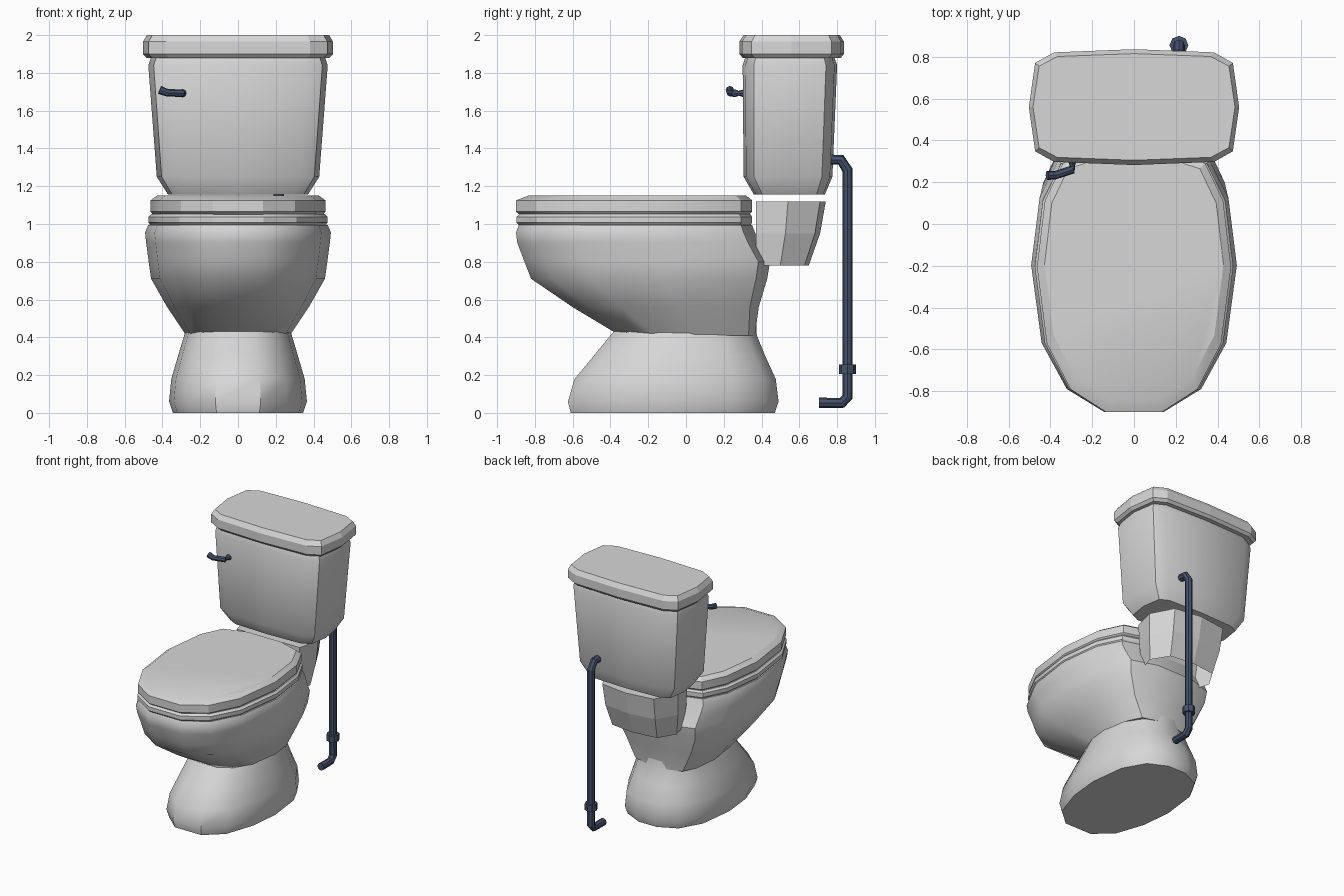
import bpy, bmesh, math

if "Cube" in bpy.data.objects:
    bpy.data.objects.remove(bpy.data.objects["Cube"])


def material(name, rgb):
    m = bpy.data.materials.new(name)
    m.diffuse_color = (*rgb, 1)
    m.use_nodes = True
    m.node_tree.nodes["Principled BSDF"].inputs["Base Color"].default_value = m.diffuse_color
    return m


PORCELAIN = material("white_porcelain", (0.68, 0.68, 0.68))
METAL = material("blue_grey_metal", (0.06, 0.085, 0.15))

# Half outlines (x >= 0), front to back; mirrored to the full loop
BOWL = [(.14, -.9), (.32, -.79), (.44, -.57), (.49, -.2), (.45, .12), (.36, .3), (.16, .36)]
FOOT = [(.12, -.62), (.26, -.5), (.34, -.27), (.365, -.03), (.33, .25), (.23, .42), (.08, .49)]
TANK = [(0, .285), (.38, .30), (.47, .35), (.5, .56), (.47, .77), (.38, .82), (0, .835)]
NECK = [(.27, .37), (.31, .54), (.22, .71), (0, .74)]


def finish(ob, angle):
    bpy.ops.object.select_all(action='DESELECT')
    ob.select_set(True)
    bpy.context.view_layer.objects.active = ob
    if angle:
        bpy.ops.object.shade_smooth_by_angle(angle=math.radians(angle))


def loft(name, half, sections, angle=0, bottom=True):
    """Skin the outline through sections (z, half width, front y, back y)."""
    full = half + [(-x, y) for x, y in reversed(half) if x > 0]
    w = max(x for x, y in half)
    y0, y1 = half[0][1], half[-1][1]
    bm = bmesh.new()
    rings = []
    for z, hw, f, b in sections:
        rings.append([bm.verts.new((x * hw / w, f + (y - y0) / (y1 - y0) * (b - f), z))
                      for x, y in full])
    n = len(full)
    for lo, hi in zip(rings, rings[1:]):
        for i in range(n):
            j = (i + 1) % n
            bm.faces.new((lo[i], lo[j], hi[j], hi[i]))
    if bottom:
        bm.faces.new(rings[0][::-1])
    bm.faces.new(rings[-1])
    me = bpy.data.meshes.new(name)
    bm.to_mesh(me)
    bm.free()
    me.materials.append(PORCELAIN)
    ob = bpy.data.objects.new(name, me)
    bpy.context.collection.objects.link(ob)
    finish(ob, angle)
    return ob


def tube(name, points, radius):
    """Eight-sided tube along points (x, y, z, radius factor)."""
    cu = bpy.data.curves.new(name, 'CURVE')
    cu.dimensions = '3D'
    cu.bevel_depth = radius
    cu.bevel_resolution = 2
    cu.use_fill_caps = True
    sp = cu.splines.new('POLY')
    sp.points.add(len(points) - 1)
    for p, (x, y, z, r) in zip(sp.points, points):
        p.co = (x, y, z, 1)
        p.radius = r
    sp.use_smooth = False
    cu.materials.append(METAL)
    ob = bpy.data.objects.new(name, cu)
    bpy.context.collection.objects.link(ob)
    finish(ob, 0)
    bpy.ops.object.convert(target='MESH')


# Pedestal and bowl
loft("pedestal", FOOT, [(0, .345, -.61, .47), (.06, .365, -.625, .49), (.18, .353, -.59, .475),
                        (.3, .318, -.49, .42), (.41, .285, -.4, .375), (.5, .255, -.32, .37)], 35)
loft("bowl", BOWL, [(.41, .275, -.35, .365), (.56, .375, -.6, .385), (.71, .46, -.82, .43),
                    (.8, .473, -.855, .445), (.9, .486, -.893, .39), (.955, .492, -.9, .365),
                    (.995, .475, -.885, .35)], 35)

# Seat and its cover
loft("seat", BOWL, [(.99, .46, -.88, .34), (1.008, .475, -.898, .35),
                    (1.038, .475, -.898, .35), (1.052, .46, -.88, .34)], 25)
loft("seat_cover", BOWL, [(1.05, .45, -.88, .335), (1.065, .464, -.9, .35),
                          (1.125, .464, -.9, .35), (1.15, .428, -.835, .32)], 25)

# Neck behind the bowl, open underneath
loft("neck", NECK, [(.78, .27, .37, .65), (.95, .3, .37, .71), (1.12, .31, .37, .74)],
     0, bottom=False)

# Tank and tank lid
loft("tank", TANK, [(1.155, .37, .36, .735), (1.25, .43, .305, .775),
                    (1.84, .475, .3, .8), (1.885, .46, .315, .785)], 35)
loft("tank_lid", TANK, [(1.88, .485, .3, .82), (1.9, .503, .282, .836),
                        (1.965, .503, .282, .836), (2.0, .483, .305, .815)])

# Flush handle
tube("flush_handle", [(-.415, .232, 1.71, 1.1), (-.375, .234, 1.695, 1), (-.29, .262, 1.692, 1)], .02)
tube("handle_stem", [(-.295, .255, 1.692, .6), (-.295, .275, 1.692, .6), (-.295, .31, 1.692, 1.1)], .02)

# Water supply pipe and its collar
tube("supply_pipe", [(.215, .75, 1.34, 1), (.215, .82, 1.34, 1), (.215, .855, 1.285, 1),
                     (.215, .855, .085, 1), (.215, .825, .053, 1), (.215, .705, .053, 1)], .028)
tube("pipe_collar", [(.215, .855, .205, 1), (.215, .855, .255, 1)], .045)
